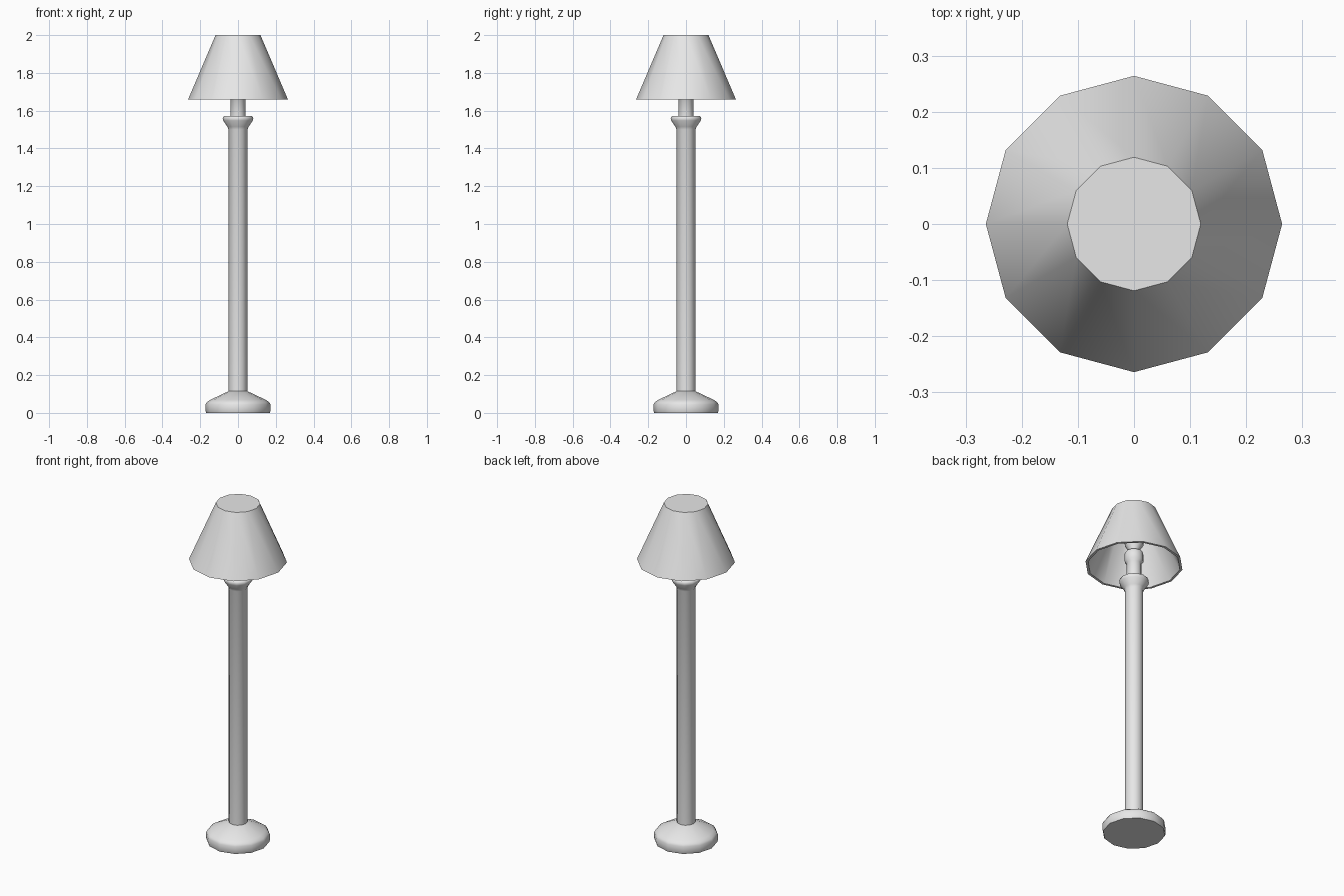
import bpy
import bmesh
import math

SIDES = 12

cube = bpy.data.objects.get("Cube")
if cube:
    bpy.data.objects.remove(cube, do_unlink=True)

grey = bpy.data.materials.new("light_grey")
grey.use_nodes = True
grey.diffuse_color = (0.8, 0.8, 0.8, 1)
grey.node_tree.nodes["Principled BSDF"].inputs["Base Color"].default_value = (0.8, 0.8, 0.8, 1)


def lathe(name, profile, sharp_angle=40):
    """Turn a (radius, height) profile around z; radius 0 makes a pole."""
    bm = bmesh.new()
    rings = []
    for r, z in profile:
        if r == 0:
            rings.append([bm.verts.new((0, 0, z))] * SIDES)
        else:
            rings.append([bm.verts.new((r * math.cos(math.tau * i / SIDES),
                                        r * math.sin(math.tau * i / SIDES), z))
                          for i in range(SIDES)])
    for low, high in zip(rings, rings[1:]):
        for i in range(SIDES):
            j = (i + 1) % SIDES
            corners = dict.fromkeys((low[i], low[j], high[j], high[i]))
            bm.faces.new(list(corners))
    bmesh.ops.recalc_face_normals(bm, faces=bm.faces)
    mesh = bpy.data.meshes.new(name)
    bm.to_mesh(mesh)
    bm.free()
    mesh.materials.append(grey)
    obj = bpy.data.objects.new(name, mesh)
    bpy.context.collection.objects.link(obj)
    bpy.ops.object.select_all(action='DESELECT')
    obj.select_set(True)
    bpy.context.view_layer.objects.active = obj
    bpy.ops.object.shade_smooth_by_angle(angle=math.radians(sharp_angle))
    return obj


# Weighted foot with a rounded shoulder
lathe("base", [(0, 0), (0.168, 0), (0.172, 0.012), (0.172, 0.045),
               (0.165, 0.057), (0.147, 0.069), (0.05, 0.115), (0, 0.115)])

# Straight pole flaring into a rounded collar
lathe("pole", [(0, 0.11), (0.05, 0.11), (0.05, 1.5), (0.056, 1.515),
               (0.079, 1.548), (0.081, 1.56), (0.076, 1.57),
               (0.066, 1.573), (0, 1.573)], 50)

# Neck and bulb holder
lathe("socket", [(0, 1.57), (0.04, 1.57), (0.04, 1.67), (0.051, 1.685),
                 (0.051, 1.73), (0.045, 1.74), (0, 1.74)], 50)

# Bulb hidden in the shade
lathe("bulb", [(0, 1.735), (0.028, 1.735), (0.03, 1.755), (0.05, 1.785),
               (0.056, 1.82), (0.045, 1.855), (0.02, 1.875), (0, 1.88)], 60)

# Hollow shade, closed on top
lathe("shade", [(0, 2), (0.119, 2), (0.264, 1.66), (0.25, 1.66),
                (0.109, 1.988), (0, 1.988)])
